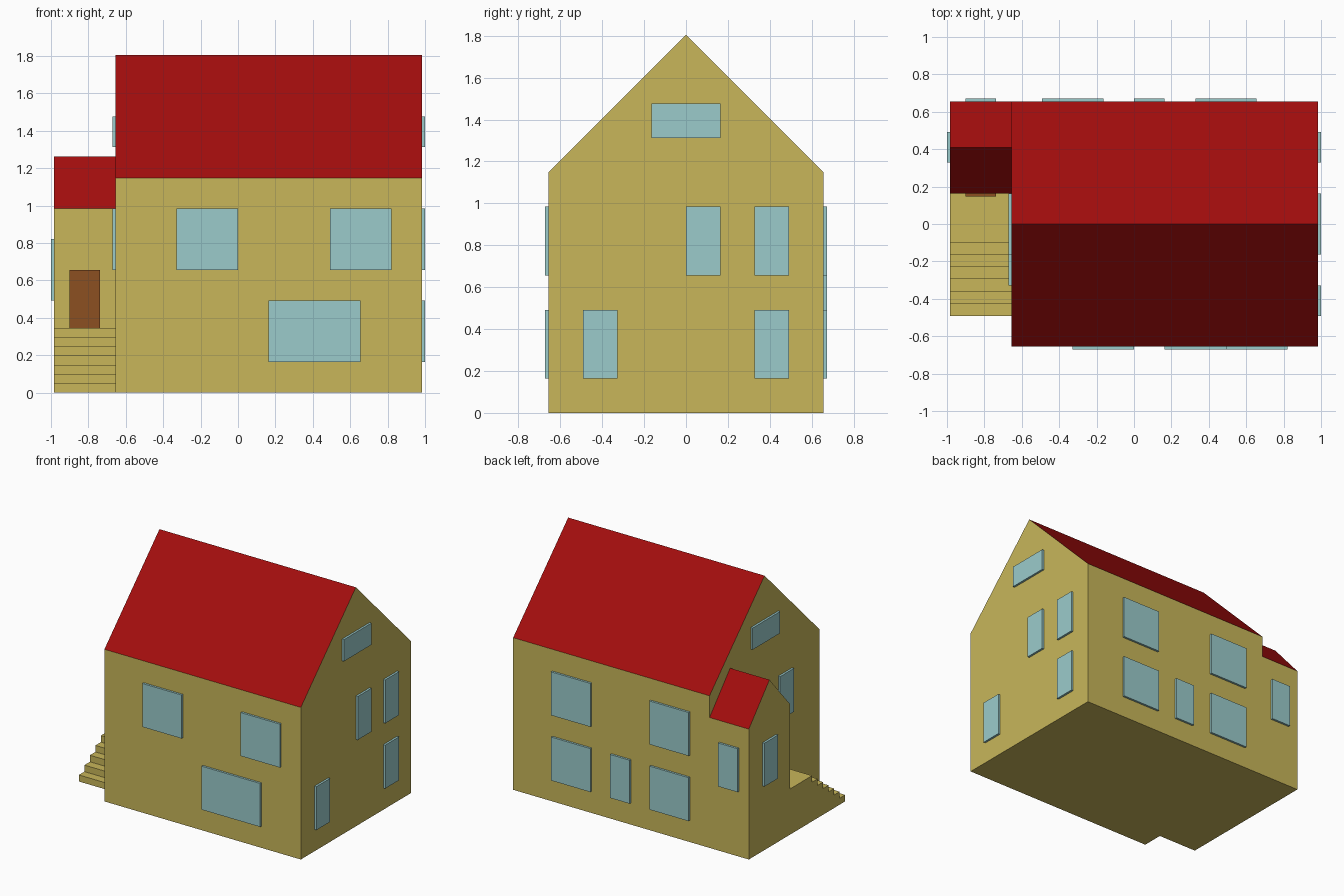
import bpy, bmesh

if "Cube" in bpy.data.objects:
    bpy.data.objects.remove(bpy.data.objects["Cube"])

U = 0.164          # module the whole house is laid out on
OUT = 0.016        # how far windows and door stand proud
EMBED = 0.003


def material(name, rgb):
    m = bpy.data.materials.new(name)
    m.diffuse_color = (*rgb, 1)
    m.use_nodes = True
    m.node_tree.nodes["Principled BSDF"].inputs["Base Color"].default_value = m.diffuse_color
    return m


WALL = material("ochre_wall", (0.578, 0.468, 0.102))
ROOF = material("red_roof", (0.366, 0.004, 0.004))
GLASS = material("pale_blue_glass", (0.328, 0.597, 0.597))
WOOD = material("brown_wood", (0.262, 0.08, 0.015))


def finish(name, bm, mats):
    bmesh.ops.recalc_face_normals(bm, faces=bm.faces)
    me = bpy.data.meshes.new(name)
    bm.to_mesh(me)
    bm.free()
    for m in mats:
        me.materials.append(m)
    ob = bpy.data.objects.new(name, me)
    bpy.context.collection.objects.link(ob)
    return ob


def extrude_profile(name, yz, x0, x1, sloped_roof=False):
    """Extrude a y-z outline along x; sloping faces become roof."""
    bm = bmesh.new()
    face = bm.faces.new([bm.verts.new((x0, y, z)) for y, z in yz])
    new = bmesh.ops.extrude_face_region(bm, geom=[face])["geom"]
    verts = [g for g in new if isinstance(g, bmesh.types.BMVert)]
    bmesh.ops.translate(bm, verts=verts, vec=(x1 - x0, 0, 0))
    bmesh.ops.recalc_face_normals(bm, faces=bm.faces)
    if sloped_roof:
        for f in bm.faces:
            f.material_index = int(f.normal.z > 0.3)
    return finish(name, bm, [WALL, ROOF] if sloped_roof else [WALL])


def panel(name, axis, wall, side, a, z, mat=GLASS):
    """Thin box on a wall; a = span along the wall, z = height span."""
    depth = sorted((wall - side * EMBED, wall + side * OUT))
    spans = (depth, a, z) if axis == "x" else (a, depth, z)
    bm = bmesh.new()
    bmesh.ops.create_cube(bm, size=1)
    for v in bm.verts:
        v.co = [s[int(c > 0)] for s, c in zip(spans, v.co)]
    return finish(name, bm, [mat])


def windows(name, axis, wall, side, cells):
    """cells: start, width, sill, height in modules."""
    for i, (a, w, z, h) in enumerate(cells, 1):
        panel(f"{name}_{i}", axis, wall, side,
              (a * U, (a + w) * U), (z * U, (z + h) * U))


# Main house and side porch with gable roofs
extrude_profile("main_house", [(-4*U, 0), (4*U, 0), (4*U, 7*U), (0, 11*U), (-4*U, 7*U)],
                -4*U, 6*U, True)
extrude_profile("porch", [(U, 0), (4*U, 0), (4*U, 6*U), (2.5*U, 7.7*U), (U, 6*U)],
                -6*U, -4*U, True)

# Entrance stairs with landing
STEPS, RISE, RUN = 7, 0.0493, 0.4 * U
outline = [(U, 0), (-3*U, 0)]
for i in range(STEPS):
    y = -3*U + i * RUN
    if i:
        outline.append((y, i * RISE))
    outline.append((y, (i + 1) * RISE))
outline.append((U, STEPS * RISE))
extrude_profile("stairs", outline, -6*U, -4*U)

# Door
panel("door", "y", U, -1, (-5.5*U, -4.5*U), (STEPS * RISE, 4*U), WOOD)

# Windows on each wall
windows("front_window", "y", -4*U, -1, [(-2, 2, 4, 2), (3, 2, 4, 2), (1, 3, 1, 2)])
windows("right_window", "x", 6*U, 1,
        [(-1, 2, 8, 1), (0, 1, 4, 2), (2, 1, 4, 2), (-3, 1, 1, 2), (2, 1, 1, 2)])
windows("left_window", "x", -4*U, -1, [(-1, 2, 8, 1), (-2, 1, 4, 2)])
windows("porch_window", "x", -6*U, -1, [(2, 1, 3, 2)])
windows("back_window", "y", 4*U, 1,
        [(-3, 2, 4, 2), (2, 2, 4, 2), (-3, 2, 1, 2), (2, 2, 1, 2), (0, 1, 1, 2),
         (-5.5, 1, 3, 2)])
